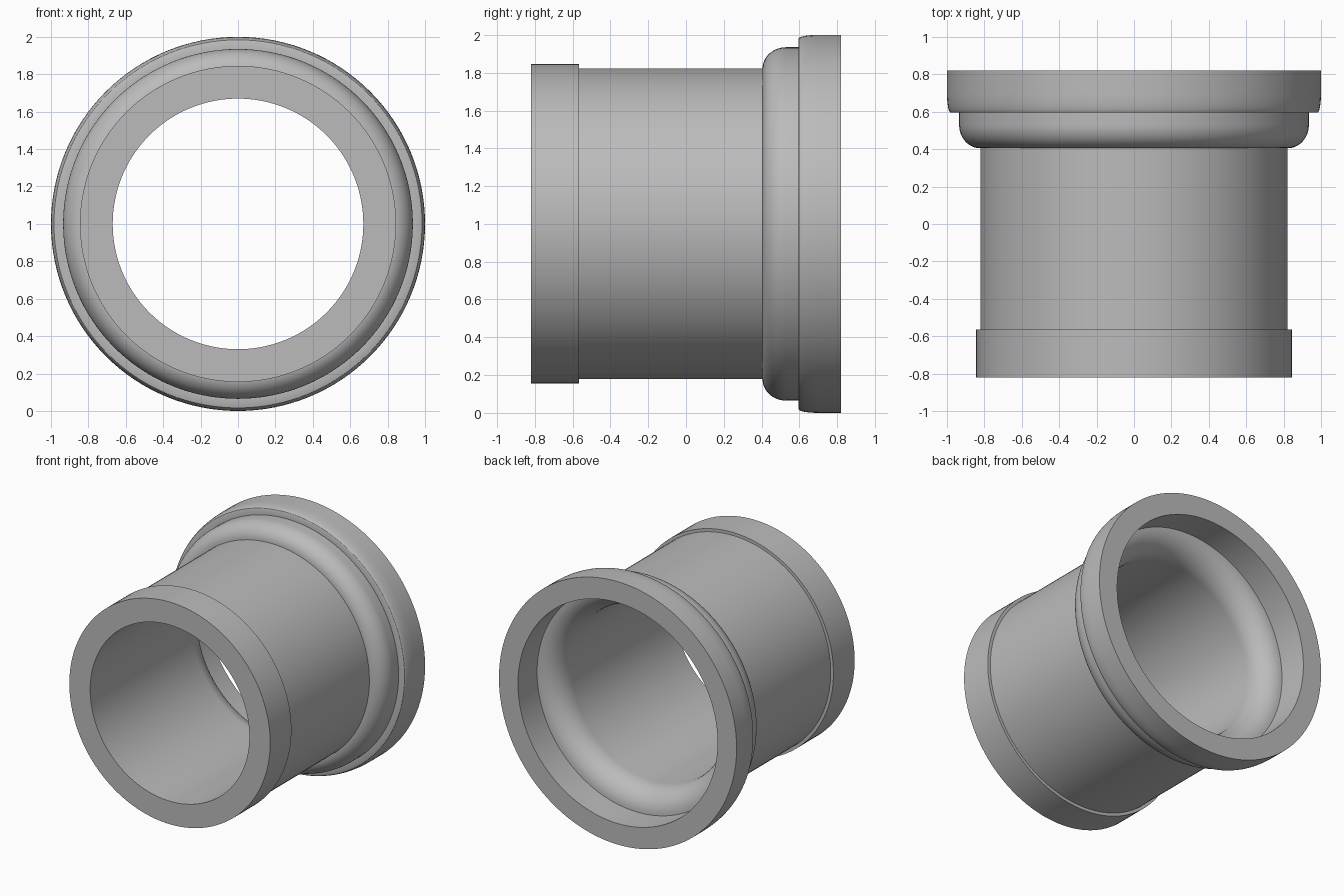
import bpy
import bmesh
from math import sin, cos, pi, radians

cube = bpy.data.objects.get("Cube")
if cube:
    bpy.data.objects.remove(cube, do_unlink=True)

SEGMENTS = 128


def make_material(name, color):
    mat = bpy.data.materials.new(name)
    mat.use_nodes = True
    mat.diffuse_color = color
    mat.node_tree.nodes["Principled BSDF"].inputs["Base Color"].default_value = color
    return mat


def arc(cy, cr, ry, rr, start, end, steps=12):
    """Elliptical arc in the (y, radius) plane."""
    angles = [radians(start + (end - start) * i / steps) for i in range(steps + 1)]
    return [(cy + ry * cos(a), cr + rr * sin(a)) for a in angles]


def lathe(name, profile, mat, axis_z=1.0):
    """Revolve a closed (y, radius) profile around a horizontal y axis."""
    bm = bmesh.new()
    rings = []
    for i in range(SEGMENTS):
        a = 2 * pi * i / SEGMENTS
        rings.append([bm.verts.new((r * sin(a), y, axis_z + r * cos(a))) for y, r in profile])
    count = len(profile)
    for i, ring in enumerate(rings):
        after = rings[(i + 1) % SEGMENTS]
        for j in range(count):
            k = (j + 1) % count
            bm.faces.new((ring[j], ring[k], after[k], after[j]))
    bmesh.ops.recalc_face_normals(bm, faces=bm.faces)
    mesh = bpy.data.meshes.new(name)
    bm.to_mesh(mesh)
    bm.free()
    obj = bpy.data.objects.new(name, mesh)
    bpy.context.collection.objects.link(obj)
    mesh.materials.append(mat)
    bpy.ops.object.select_all(action="DESELECT")
    obj.select_set(True)
    bpy.context.view_layer.objects.active = obj
    bpy.ops.object.shade_smooth_by_angle(angle=radians(30))
    return obj


grey = make_material("plain_grey", (0.5, 0.5, 0.5, 1))

# Front spigot band and straight barrel
profile = [(-0.82, 0.67), (-0.82, 0.845), (-0.565, 0.845), (-0.565, 0.822), (0.405, 0.822)]
# Rounded shoulder
profile += arc(0.53, 0.822, 0.125, 0.113, 180, 90)[1:]
# Stepped collar with a softly rounded lip
profile += [(0.595, 0.935)]
profile += arc(0.7, 0.98, 0.105, 0.02, 180, 90, 8)
profile += [(0.82, 1.0)]
# Socket mouth, inner seat and rounded throat into the bore
profile += [(0.82, 0.84)]
profile += arc(0.41, 0.84, 0.18, 0.17, 360, 270)

lathe("pipe_socket", profile, grey)
